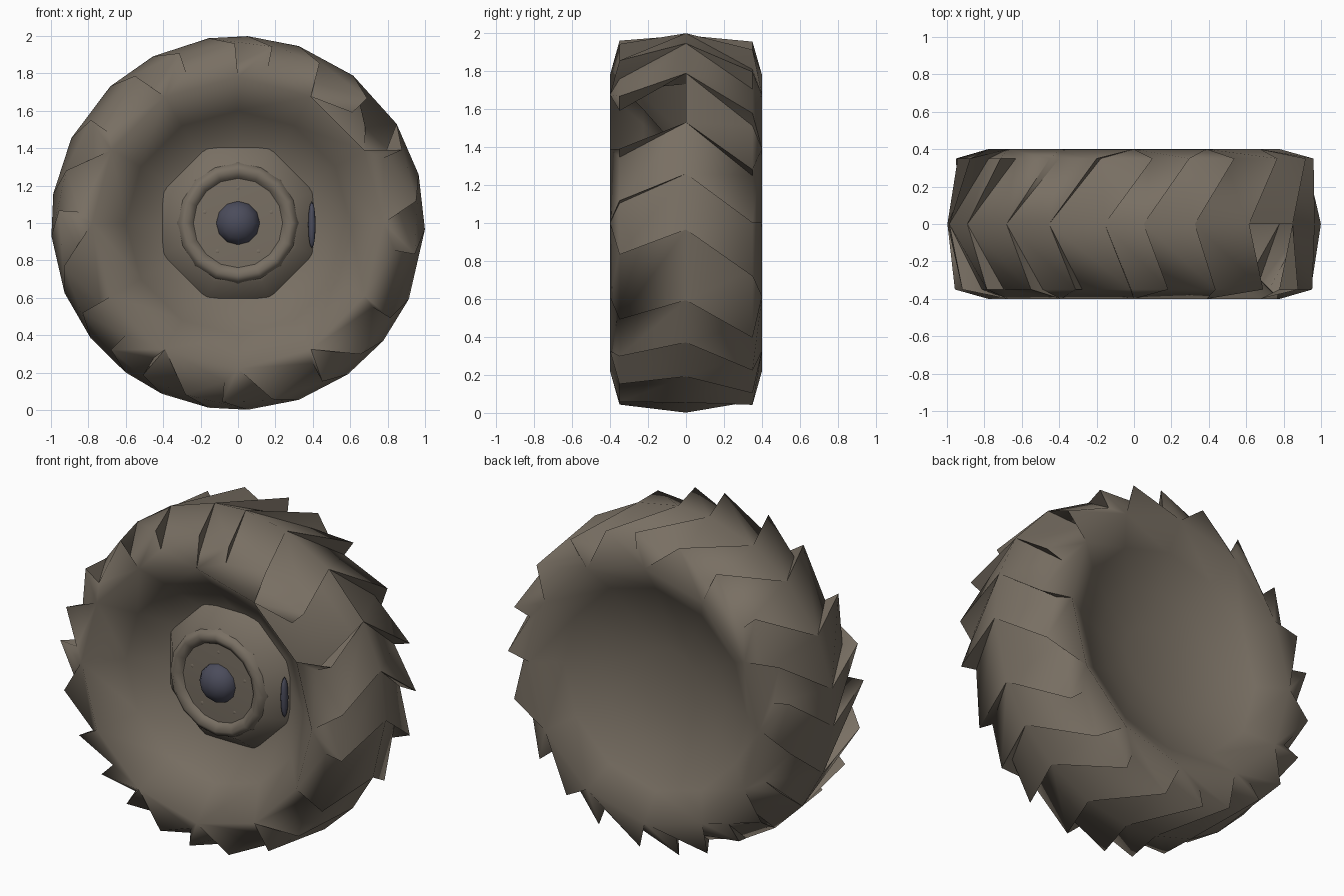
import bpy
import bmesh
from math import radians, cos, sin

cube = bpy.data.objects.get("Cube")
if cube:
    bpy.data.objects.remove(cube, do_unlink=True)


def material(name, rgb):
    mat = bpy.data.materials.new(name)
    mat.use_nodes = True
    colour = (*rgb, 1)
    mat.diffuse_color = colour
    node = mat.node_tree.nodes["Principled BSDF"]
    node.inputs["Base Color"].default_value = colour
    node.inputs["Roughness"].default_value = 0.9
    return mat


brown = material("muddy brown", (0.19, 0.16, 0.125))
blue = material("slate blue", (0.07, 0.072, 0.105))


def polar(radius, angle, y):
    """Point around the axle, angle in degrees as seen from the front."""
    a = radians(angle)
    return (radius * cos(a), y, 1 + radius * sin(a))


def finish(bm, name, mat, sharp=35):
    bmesh.ops.recalc_face_normals(bm, faces=bm.faces)
    mesh = bpy.data.meshes.new(name)
    bm.to_mesh(mesh)
    bm.free()
    mesh.materials.append(mat)
    obj = bpy.data.objects.new(name, mesh)
    bpy.context.collection.objects.link(obj)
    bpy.ops.object.select_all(action="DESELECT")
    obj.select_set(True)
    bpy.context.view_layer.objects.active = obj
    bpy.ops.object.shade_smooth_by_angle(angle=radians(sharp))
    return obj


def bridge(bm, ring_a, ring_b):
    n = len(ring_a)
    for i in range(n):
        j = (i + 1) % n
        bm.faces.new((ring_a[i], ring_a[j], ring_b[j], ring_b[i]))


def rings(bm, profile, sides, start=0):
    """Rings around the axle from (radius, y) pairs, bridged in order."""
    made = []
    for radius, y in profile:
        made.append([bm.verts.new(polar(radius, start + 360 * i / sides, y))
                     for i in range(sides)])
    for a, b in zip(made, made[1:]):
        bridge(bm, a, b)
    bm.faces.new(made[-1])
    return made


# Tyre: twelve-sided dished walls and an uneven centre ridge, with saw teeth
# that deepen from the ridge towards both shoulders
SIDES = 12
RIDGES = [-176, -158, -142, -127, -114, -99, -87, -71, -54, -39, -24,
          -2, 15, 32, 52, 71, 87, 99, 117, 133, 153, 171]
TORN = 32  # the tooth whose front half is missing
bm = bmesh.new()
front = rings(bm, [(0.78, -0.4), (0.6, -0.225), (0.43, -0.075),
                   (0.2, -0.07)], SIDES)[0]
back = rings(bm, [(0.78, 0.4), (0.62, 0.295), (0.42, 0.21),
                  (0.2, 0.16)], SIDES)[0]


def wall_corner(ring, angle):
    return ring[round((angle + 1) * SIDES / 360) % SIDES]


def tread_row(ridge, centre, side_r):
    front_a, back_a = ridge - 8, ridge - 15
    return [wall_corner(front, front_a),
            bm.verts.new(polar(side_r, front_a, -0.35)),
            centre,
            bm.verts.new(polar(side_r, back_a, 0.35)),
            wall_corner(back, back_a)]


def tread_strip(row, nxt, first):
    for s in range(first, 4):
        corners = [row[s], row[s + 1], nxt[s + 1], nxt[s]]
        bm.faces.new(list(dict.fromkeys(corners)))


teeth = []
for a in RIDGES:
    centre = bm.verts.new(polar(1.0, a, 0))
    teeth.append((tread_row(a, centre, 0.85), tread_row(a, centre, 0.96)))
for i, (valley, peak) in enumerate(teeth):
    next_valley = teeth[(i + 1) % len(teeth)][0]
    tread_strip(valley, peak, 0)
    tread_strip(peak, next_valley, 2 if RIDGES[i] == TORN else 0)
finish(bm, "tyre", brown, 72)

# Wheel centre: octagonal cone and a rounded flange with a sunken face
bm = bmesh.new()
rings(bm, [(0.45, -0.06), (0.34, -0.185), (0.28, -0.19)], 8, 22.5)
finish(bm, "wheel_base", brown, 70)

bm = bmesh.new()
rings(bm, [(0.33, -0.15), (0.315, -0.205), (0.285, -0.225),
           (0.245, -0.2), (0.21, -0.145), (0.1, -0.14)], 16)
finish(bm, "wheel_flange", brown, 70)


def ball(name, mat, place, size, u, v):
    bm = bmesh.new()
    bmesh.ops.create_uvsphere(bm, u_segments=u, v_segments=v, radius=1)
    for vert in bm.verts:
        x, y, z = vert.co
        # sphere poles lie along the axle
        vert.co = (x * size[0], -z * size[1], y * size[2])
    obj = finish(bm, name, mat, 60)
    obj.location = place
    return obj


# Hub cap: collar and dome
bm = bmesh.new()
rings(bm, [(0.145, -0.13), (0.14, -0.165), (0.1, -0.185)], 10, 18)
finish(bm, "hub_collar", blue)
ball("hub_dome", blue, (0, -0.175, 1), (0.12, 0.1, 0.12), 12, 8)

# Axle sliver showing through the cone
ball("axle_sliver", blue, (0.395, -0.115, 0.99), (0.02, 0.025, 0.125), 12, 6)

# Five wheel nuts
for i in range(5):
    x, y, z = polar(0.187, 90 + 72 * i, -0.16)
    ball(f"wheel_nut_{i + 1}", brown, (x, y, z), (0.033, 0.035, 0.033), 5, 4)
